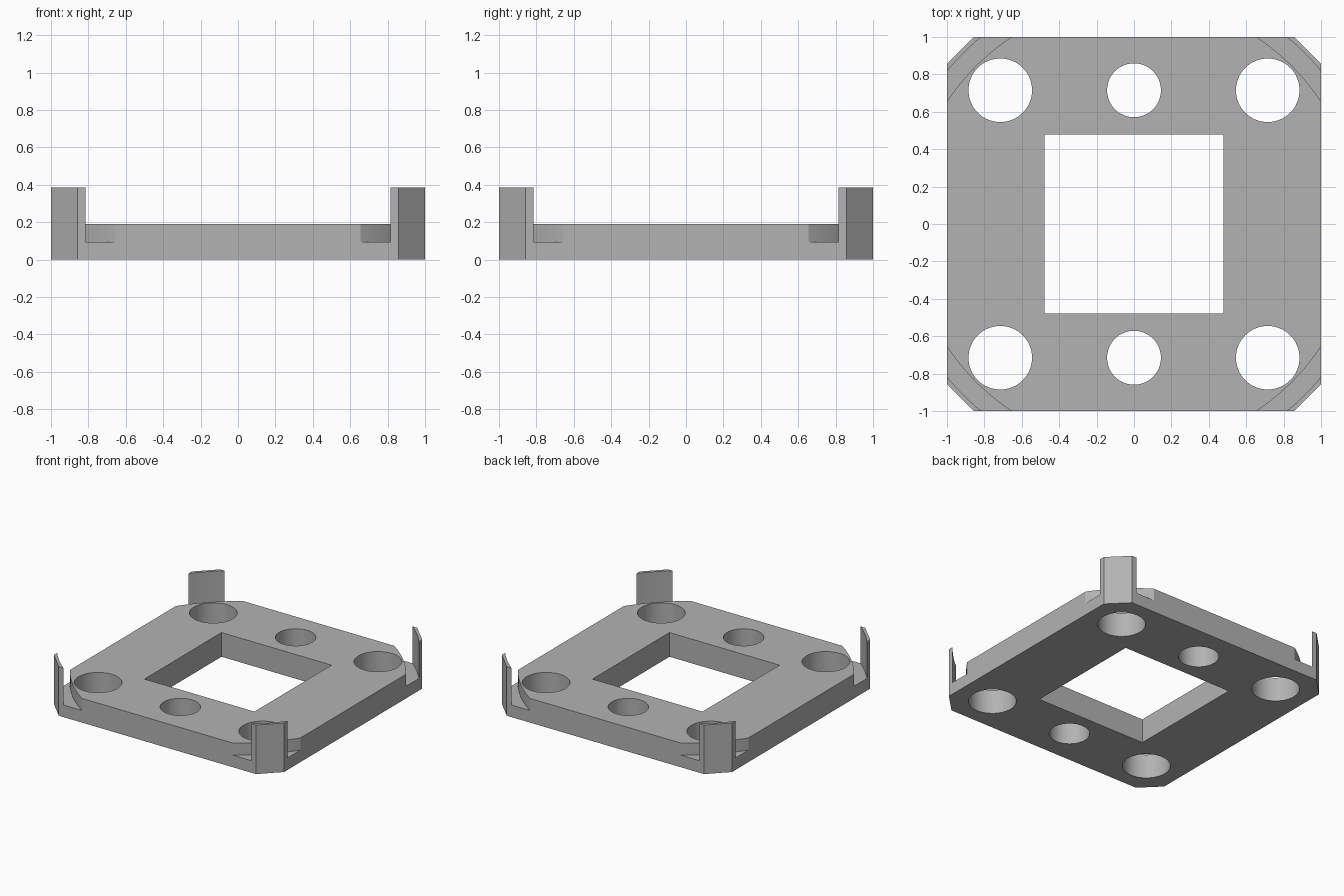
import bpy, bmesh, math

cube = bpy.data.objects.get("Cube")
if cube:
    bpy.data.objects.remove(cube, do_unlink=True)

PLATE_TOP, LEDGE, TAB_TOP = 0.19, 0.095, 0.385
HOLE_POS = 0.715

grey = bpy.data.materials.new("plain grey")
grey.use_nodes = True
colour = (0.45, 0.45, 0.45, 1)
grey.diffuse_color = colour
grey.node_tree.nodes["Principled BSDF"].inputs["Base Color"].default_value = colour


def add_object(name, bm):
    bmesh.ops.recalc_face_normals(bm, faces=bm.faces)
    mesh = bpy.data.meshes.new(name)
    bm.to_mesh(mesh)
    bm.free()
    obj = bpy.data.objects.new(name, mesh)
    mesh.materials.append(grey)
    bpy.context.collection.objects.link(obj)
    return obj


def prism(name, outline, z0, z1):
    bm = bmesh.new()
    face = bm.faces.new([bm.verts.new((x, y, z0)) for x, y in outline])
    top = bmesh.ops.extrude_face_region(bm, geom=[face])["geom"]
    verts = [v for v in top if isinstance(v, bmesh.types.BMVert)]
    bmesh.ops.translate(bm, verts=verts, vec=(0, 0, z1 - z0))
    return add_object(name, bm)


def circle(x, y, r, n=64):
    angles = [2 * math.pi * i / n for i in range(n)]
    return [(x + r * math.cos(a), y + r * math.sin(a)) for a in angles]


def lathe(name, profile, steps):
    bm = bmesh.new()
    verts = [bm.verts.new((r, 0, z)) for r, z in profile]
    edges = [bm.edges.new(pair) for pair in zip(verts, verts[1:])]
    bmesh.ops.spin(bm, geom=verts + edges, cent=(0, 0, 0), axis=(0, 0, 1),
                   angle=2 * math.pi, steps=steps, use_merge=True)
    bmesh.ops.remove_doubles(bm, verts=bm.verts, dist=0.0001)
    return add_object(name, bm)


# Full-height block with chamfered corners
c = 0.857
outline = [(1, -c), (1, c), (c, 1), (-c, 1), (-1, c), (-1, -c), (-c, -1), (c, -1)]
plate = prism("base_plate_with_corner_tabs", outline, 0, TAB_TOP)

# Round cutter leaves the deck, the corner ledges and the thin tabs
inner, outer, high = 1.195, 1.291, 0.6
cutters = [lathe("deck_and_ledge_cutter",
                 [(0, PLATE_TOP), (inner, PLATE_TOP), (inner, LEDGE),
                  (outer, LEDGE), (outer, high), (0, high)], 192)]

# Square window
s = 0.478
cutters.append(prism("window_cutter", [(-s, -s), (s, -s), (s, s), (-s, s)], -0.2, high))

# Two rows of three round holes
for y in (-HOLE_POS, HOLE_POS):
    for x in (-HOLE_POS, 0, HOLE_POS):
        radius = 0.17 if x else 0.144
        cutters.append(prism("hole_cutter", circle(x, y, radius), -0.2, high))

for cutter in cutters:
    cutter.hide_render = True
    mod = plate.modifiers.new(cutter.name, "BOOLEAN")
    mod.operation = "DIFFERENCE"
    mod.solver = "EXACT"
    mod.object = cutter

# Bake the cuts and drop the cutters
bpy.context.view_layer.update()
baked = bpy.data.meshes.new_from_object(
    plate.evaluated_get(bpy.context.evaluated_depsgraph_get()))
plate.modifiers.clear()
plate.data = baked
for cutter in cutters:
    bpy.data.objects.remove(cutter, do_unlink=True)

bpy.ops.object.select_all(action="DESELECT")
plate.select_set(True)
bpy.context.view_layer.objects.active = plate
bpy.ops.object.shade_smooth_by_angle(angle=math.radians(30))
